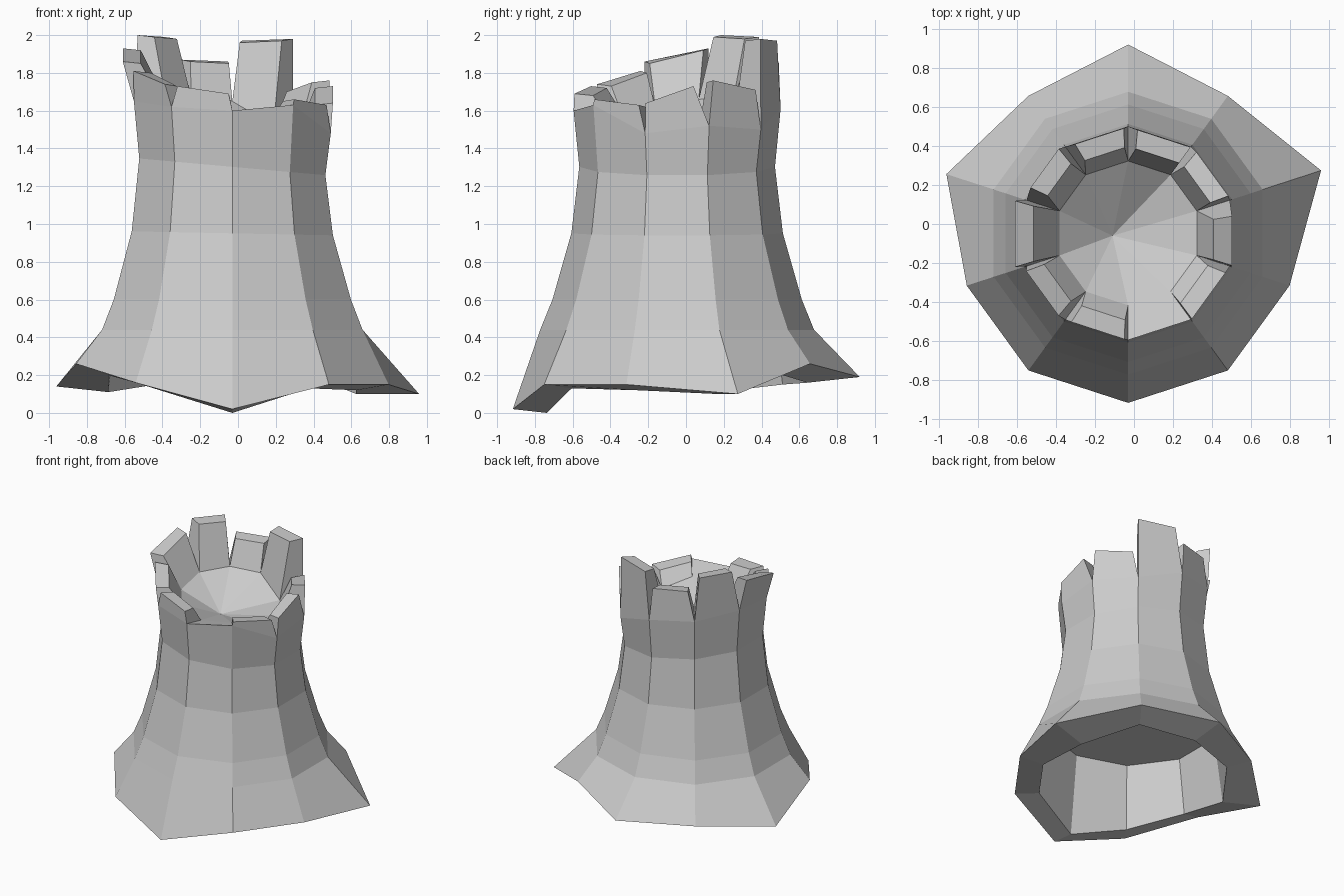
import bpy, bmesh
from math import sin, cos, pi
from mathutils import Vector

if "Cube" in bpy.data.objects:
    bpy.data.objects.remove(bpy.data.objects["Cube"])

N = 10
CX, CY = -0.03, -0.047
bm = bmesh.new()


def point(k, r, z):
    # corner k of the ten-sided plan, clockwise from the back
    a = 2 * pi * k / N
    return Vector((CX + r * sin(a), CY + r * cos(a), z))


def ring(radii, heights):
    return [bm.verts.new(point(k, radii[k], heights[k])) for k in range(N)]


def bridge(a, b):
    for k in range(N):
        j = (k + 1) % N
        bm.faces.new((a[k], a[j], b[j], b[k]))


# Ragged flared foot with three pulled-out corners
foot_r = [0.967, 0.87, 1.04, 0.87, 0.87, 0.87, 0.87, 0.87, 0.98, 0.87]
foot_z = [0.19, 0.26, 0.10, 0.15, 0.15, 0.02, 0.16, 0.26, 0.14, 0.18]
inner_z = [0.16, 0.20, 0.10, 0.12, 0.13, 0.0, 0.13, 0.20, 0.11, 0.15]

# Hollow underside
ceiling = ring([0.625] * N, [0.62] * N)
cavity = ring([0.69] * N, inner_z)
foot = ring(foot_r, foot_z)
bm.faces.new(ceiling)
bridge(ceiling, cavity)
bridge(cavity, foot)

# Tapered shaft, upper rings lean slightly
last = foot
for r, z, tilt in ((0.725, 0.44, 0), (0.66, 0.60, 0), (0.56, 0.95, -0.02),
                   (0.518, 1.30, -0.09)):
    zs = [z + tilt * point(k, r, 0).x for k in range(N)]
    cur = ring([r] * N, zs)
    bridge(last, cur)
    last = cur

# Broken rim: outer notch points and edge of the sunken floor
notch_z = [1.61, 1.50, 1.52, 1.48, 1.63, 1.60, 1.62, 1.65, 1.68, 1.64]
floor_z = [1.65, 1.52, 1.50, 1.51, 1.57, 1.56, 1.60, 1.61, 1.66, 1.67]
rim = ring([0.548] * N, notch_z)
inner = ring([0.37] * N, floor_z)
bridge(last, rim)

# Sunken floor
low = bm.verts.new((-0.11, -0.06, 1.45))
for k in range(N):
    bm.faces.new((inner[k], inner[(k + 1) % N], low))

# Battlements: start and end along the side, their heights, outer radius
blocks = [
    (0.15, 1.00, 1.97, 1.98, 0.545), (0.12, 0.93, 1.71, 1.76, 0.555),
    (0.25, 0.98, 1.73, 1.64, 0.56), (0.12, 0.98, 1.63, 1.66, 0.55),
    None,
    (0.06, 0.90, 1.69, 1.73, 0.55), (0.12, 0.93, 1.74, 1.81, 0.565),
    (0.04, 0.94, 1.86, 1.93, 0.61), (0.20, 0.90, 2.00, 1.99, 0.57),
    (0.15, 0.93, 1.87, 1.86, 0.545),
]
for k, block in enumerate(blocks):
    j = (k + 1) % N
    if block is None:
        bm.faces.new((rim[k], rim[j], inner[j], inner[k]))
        continue
    f0, f1, z0, z1, r = block

    def top(f, radius, z):
        return bm.verts.new(point(k, radius, z).lerp(point(k + 1, radius, z), f))

    a, b = top(f0, r, z0), top(f1, r, z1)
    c, d = top(f1, r - 0.1, z1 - 0.01), top(f0, r - 0.1, z0 - 0.01)
    for face in ((rim[k], rim[j], b, a), (inner[j], inner[k], d, c),
                 (a, b, c, d), (rim[k], a, d, inner[k]),
                 (rim[j], inner[j], c, b)):
        bm.faces.new(face)

bmesh.ops.recalc_face_normals(bm, faces=bm.faces)
mesh = bpy.data.meshes.new("ruined_tower")
bm.to_mesh(mesh)
bm.free()
tower = bpy.data.objects.new("ruined_tower", mesh)
bpy.context.collection.objects.link(tower)
